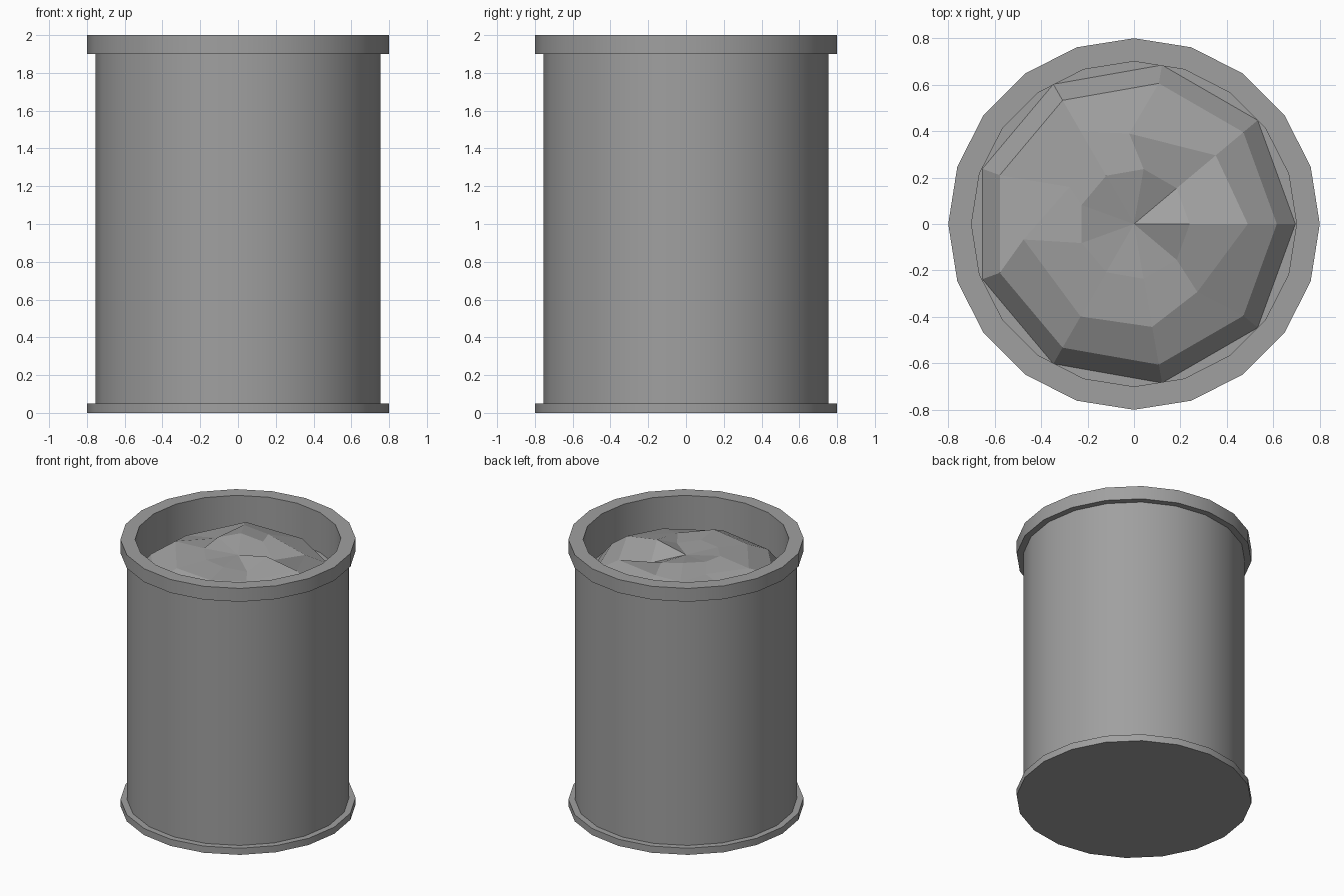
import bpy
import bmesh
from math import cos, sin, radians, tau

cube = bpy.data.objects.get("Cube")
if cube:
    bpy.data.objects.remove(cube, do_unlink=True)

SIDES = 20
LUMPS = 9

grey = bpy.data.materials.new("plain grey")
grey.use_nodes = True
colour = (0.35, 0.35, 0.35, 1)
grey.diffuse_color = colour
grey.node_tree.nodes["Principled BSDF"].inputs["Base Color"].default_value = colour


def make_object(name, bm, smooth):
    bmesh.ops.recalc_face_normals(bm, faces=bm.faces)
    mesh = bpy.data.meshes.new(name)
    bm.to_mesh(mesh)
    bm.free()
    mesh.materials.append(grey)
    obj = bpy.data.objects.new(name, mesh)
    bpy.context.collection.objects.link(obj)
    if smooth:
        bpy.ops.object.select_all(action="DESELECT")
        obj.select_set(True)
        bpy.context.view_layer.objects.active = obj
        bpy.ops.object.shade_smooth_by_angle(angle=radians(30))
    return obj


def add_ring(bm, radius, z):
    return [bm.verts.new((radius * cos(tau * i / SIDES), radius * sin(tau * i / SIDES), z))
            for i in range(SIDES)]


def bridge(bm, a, b):
    for i in range(len(a)):
        j = (i + 1) % len(a)
        bm.faces.new((a[i], a[j], b[j], b[i]))


# Barrel shell: foot flange, wall, top rim and recessed floor as one lathed profile
bm = bmesh.new()
profile = [(0.8, 0), (0.8, 0.05), (0.755, 0.05), (0.755, 1.9),
           (0.8, 1.9), (0.8, 2), (0.7, 2), (0.7, 1.7)]
rings = [add_ring(bm, r, z) for r, z in profile]
for lower, upper in zip(rings, rings[1:]):
    bridge(bm, lower, upper)
bm.faces.new(rings[0])
bm.faces.new(rings[-1])
make_object("barrel", bm, True)

# Faceted heap of contents: (radius, angle shift, height) per lump
outer = [(0.695, 0, 1.7)] * LUMPS
shoulder = [(0.615, 0, z) for z in (1.8, 1.79, 1.8, 1.84, 1.79, 1.81, 1.8, 1.8, 1.8)]
middle = [(0.49, 0, 1.89), (0.46, 0, 1.86), (0.39, 13, 1.88),
          (0.46, 0, 1.89), (0.32, -10, 1.87), (0.48, -12, 1.88),
          (0.46, 0, 1.87), (0.45, 0, 1.88), (0.4, -7, 1.86)]
crown = [(0.24, 0, z) for z in (1.93, 1.83, 1.9, 1.93, 1.92, 1.9, 1.89, 1.89, 1.86)]

bm = bmesh.new()
heap = []
for ring in (outer, shoulder, middle, crown):
    verts = []
    for i, (r, shift, z) in enumerate(ring):
        a = tau * i / LUMPS + radians(shift)
        verts.append(bm.verts.new((r * cos(a), r * sin(a), z)))
    heap.append(verts)
for lower, upper in zip(heap, heap[1:]):
    bridge(bm, lower, upper)
centre = bm.verts.new((0, 0, 1.88))
for i in range(LUMPS):
    bm.faces.new((heap[-1][i], heap[-1][(i + 1) % LUMPS], centre))
make_object("heap", bm, False)
